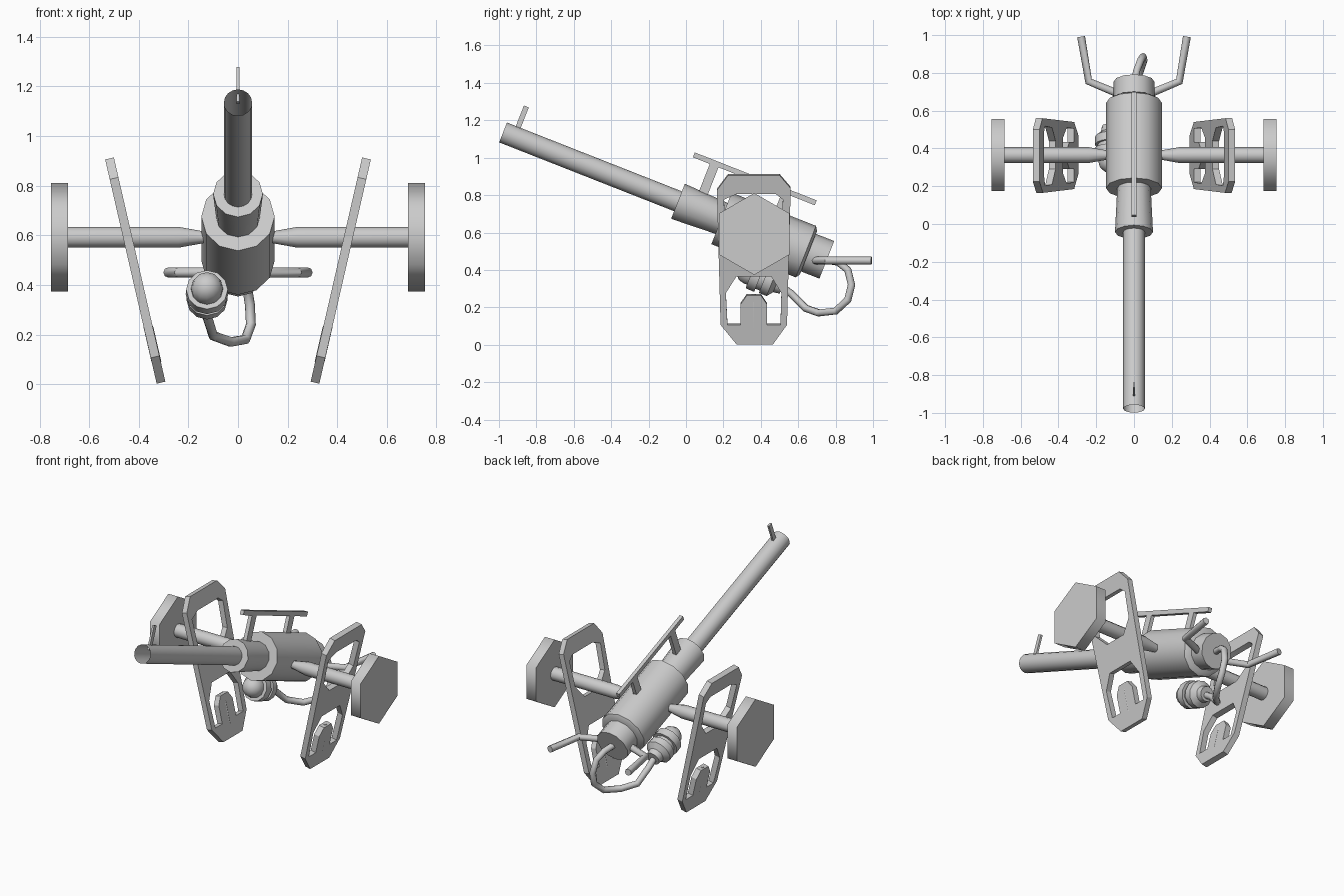
import bpy, bmesh, math
from mathutils import Vector, Matrix

if "Cube" in bpy.data.objects:
    bpy.data.objects.remove(bpy.data.objects["Cube"])

MUZZLE = Vector((0, -0.978, 1.135))
AXIS = Vector((0, 0.93, -0.366)).normalized()
UP = Vector((0, 0.366, 0.93)).normalized()


def finish(bm, name, angle=40):
    bmesh.ops.remove_doubles(bm, verts=bm.verts, dist=1e-5)
    bmesh.ops.recalc_face_normals(bm, faces=bm.faces)
    me = bpy.data.meshes.new(name)
    bm.to_mesh(me)
    bm.free()
    ob = bpy.data.objects.new(name, me)
    bpy.context.collection.objects.link(ob)
    smooth(ob, angle)
    return ob


def smooth(ob, angle):
    bpy.ops.object.select_all(action='DESELECT')
    ob.select_set(True)
    bpy.context.view_layer.objects.active = ob
    bpy.ops.object.shade_smooth_by_angle(angle=math.radians(angle))


def lathe(name, origin, direction, up, profile, n=12, phase=0, angle=40):
    """Revolve (distance, radius) points round an axis; radius 0 closes an end."""
    d, u = direction.normalized(), up.normalized()
    w = d.cross(u)
    bm = bmesh.new()
    rings = []
    for s, r in profile:
        rings.append([bm.verts.new(origin + d * s + r * (u * math.cos(a) + w * math.sin(a)))
                      for a in (phase + 2 * math.pi * i / n for i in range(n))])
    for a, b in zip(rings, rings[1:]):
        for i in range(n):
            j = (i + 1) % n
            bm.faces.new((a[i], a[j], b[j], b[i]))
    return finish(bm, name, angle)


def tube(name, pts, r, n=8):
    """Sweep a round section along a path with mitred bends."""
    pts = [Vector(p) for p in pts]
    cu = bpy.data.curves.new(name, 'CURVE')
    cu.dimensions = '3D'
    cu.bevel_depth = r
    cu.bevel_resolution = n // 2 - 2
    cu.use_fill_caps = True
    sp = cu.splines.new('POLY')
    sp.points.add(len(pts) - 1)
    for q, p in zip(sp.points, pts):
        q.co = (*p, 1)
    ob = bpy.data.objects.new(name, cu)
    bpy.context.collection.objects.link(ob)
    return to_mesh(ob, 50)


def to_mesh(ob, angle):
    bpy.ops.object.select_all(action='DESELECT')
    ob.select_set(True)
    bpy.context.view_layer.objects.active = ob
    bpy.ops.object.convert(target='MESH')
    ob = bpy.context.object
    smooth(ob, angle)
    return ob


def plate(name, loops, thick, matrix):
    """Flat plate from an outline followed by hole loops."""
    cu = bpy.data.curves.new(name, 'CURVE')
    cu.dimensions = '2D'
    cu.fill_mode = 'BOTH'
    cu.extrude = thick / 2
    for loop in loops:
        sp = cu.splines.new('POLY')
        sp.points.add(len(loop) - 1)
        for q, (x, y) in zip(sp.points, loop):
            q.co = (x, y, 0, 1)
        sp.use_cyclic_u = True
    ob = bpy.data.objects.new(name, cu)
    bpy.context.collection.objects.link(ob)
    ob.matrix_world = matrix
    return to_mesh(ob, 30)


def bar(name, centre, along, length, width, depth):
    """Box with its long side along a direction in the y-z plane."""
    z = along.normalized()
    x = Vector((1, 0, 0))
    m = Matrix((x, z.cross(x), z)).transposed().to_4x4()
    bm = bmesh.new()
    bmesh.ops.create_cube(bm, size=1, matrix=Matrix.Translation(centre) @ m
                          @ Matrix.Diagonal((width, depth, length, 1)))
    return finish(bm, name, 30)


def on_axis(s, h=0):
    return MUZZLE + AXIS * s + UP * h


# Barrel, open at the muzzle
lathe("barrel", MUZZLE, AXIS, UP, [(0, .057), (1.05, .057)], 16)
# Collar, receiver body and rear cap
lathe("barrel_collar", MUZZLE, AXIS, UP,
      [(1.005, 0), (1.005, .1), (1.02, .1), (1.27, .088), (1.27, 0)])
lathe("receiver_body", MUZZLE, AXIS, UP,
      [(1.255, 0), (1.255, .148), (1.74, .148), (1.755, .125), (1.755, 0)])
lathe("rear_cap", MUZZLE, AXIS, UP,
      [(1.74, 0), (1.74, .108), (1.86, .108), (1.86, 0)])

# Sights
bar("front_sight", on_axis(.065, .1), UP, .15, .013, .028)
bar("sight_rail", on_axis(1.343, .262), AXIS, .70, .024, .028)
bar("front_rail_support", on_axis(1.115, .165), UP, .18, .024, .05)
bar("rear_rail_support", on_axis(1.53, .19), UP, .15, .024, .05)

# Pressure canister slung under the left of the body
lathe("canister", Vector((-.125, .275, .41)), AXIS, UP,
      [(0, 0), (.006, .03), (.03, .056), (.06, .064), (.08, .064), (.08, .084),
       (.13, .086), (.13, .068), (.155, .068), (.155, .082), (.2, .082),
       (.225, .05), (.26, .045), (.26, 0)])
# Hose looping to the rear cap
tube("hose", [(-.125, .48, .33), (-.125, .56, .275), (-.1, .64, .195), (-.03, .71, .17),
              (.03, .8, .18), (.052, .865, .24), (.048, .885, .32), (.035, .865, .4),
              (.015, .815, .44), (0, .74, .455)], .02)

# Frame leg shape in (y, height)
outline = [(.225, .91), (.5, .91), (.56, .84), (.54, .11), (.465, .006), (.27, .006),
           (.185, .11), (.165, .83)]
upper_hole = [(.27, .81), (.48, .81), (.518, .78), (.51, .62), (.44, .54), (.29, .54),
              (.21, .62), (.203, .78)]
lower_hole = [(.222, .11), (.292, .11), (.292, .22), (.325, .268), (.4, .268), (.433, .22),
              (.433, .11), (.505, .11), (.51, .28), (.455, .37), (.27, .37), (.213, .28)]
loops = [[(y, z / .975) for y, z in lp] for lp in (outline, upper_hole, lower_hole)]

for side, k in (("right", 1), ("left", -1)):
    # Tilted leg frame
    up = Vector((k * .224, 0, .975)).normalized()
    yv = Vector((0, 1, 0))
    m = Matrix((yv, up, yv.cross(up))).transposed().to_4x4()
    m.translation = (k * .309, 0, 0)
    plate(side + "_leg_frame", loops, .036, m)
    # Peg in the foot of the leg
    lathe(side + "_foot_peg", Vector((k * .329, .3625, .09)), up, Vector((1, 0, 0)),
          [(0, .02), (.14, .02), (.185, .01), (.185, 0)], 8)
    # Axle and hexagonal wheel plate
    out = Vector((k, 0, 0))
    hub = Vector((0, .365, .592))
    lathe(side + "_axle", hub, out, Vector((0, 0, 1)),
          [(.1, .024), (.14, .024), (.24, .042), (.69, .042)])
    lathe(side + "_wheel_plate", hub, out, Vector((0, 0, 1)),
          [(.685, 0), (.685, .219), (.754, .219), (.754, 0)], 6, 0, 65)
    # Rear handle
    tube(side + "_handle", [(k * .06, .68, .45), (k * .24, .755, .45), (k * .28, .992, .45)], .021)
